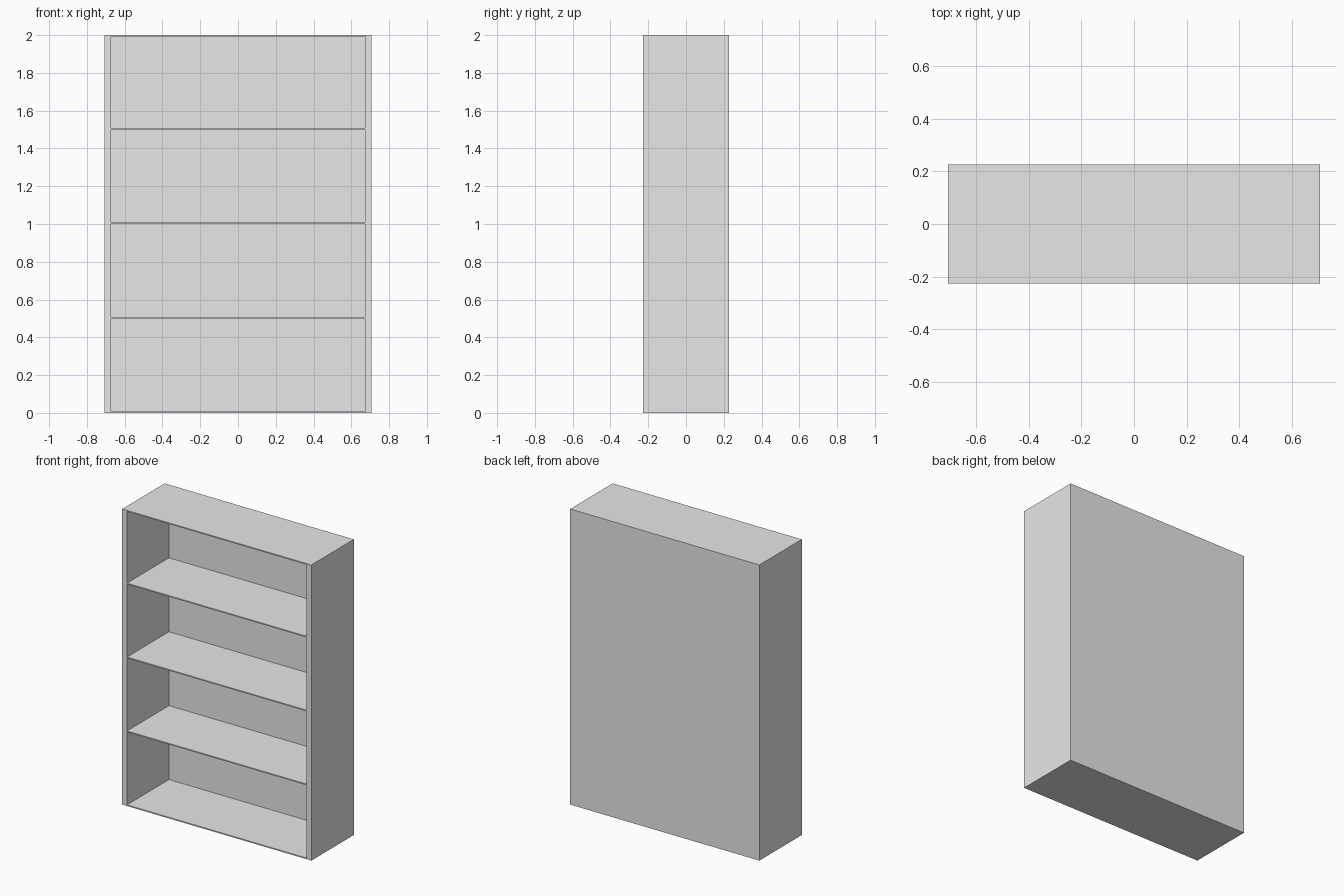
import bpy

# Remove the default cube
cube = bpy.data.objects.get("Cube")
if cube:
    bpy.data.objects.remove(cube, do_unlink=True)

WIDTH, DEPTH, HEIGHT = 1.416, 0.453, 2.0
SIDE = 0.036      # side panel thickness
BOARD = 0.008     # shelf and top thickness
BACK = 0.005      # back panel thickness

grey = bpy.data.materials.new("plain_grey")
grey.use_nodes = True
grey.diffuse_color = (0.8, 0.8, 0.8, 1)
grey.node_tree.nodes["Principled BSDF"].inputs["Base Color"].default_value = (0.8, 0.8, 0.8, 1)


def box(name, low, high):
    """Add a box spanning two opposite corners."""
    centre = [(a + b) / 2 for a, b in zip(low, high)]
    bpy.ops.mesh.primitive_cube_add(size=1, location=centre)
    obj = bpy.context.object
    obj.name = name
    obj.scale = [b - a for a, b in zip(low, high)]
    bpy.ops.object.transform_apply(location=False, rotation=False, scale=True)
    obj.data.materials.append(grey)
    return obj


x, y = WIDTH / 2, DEPTH / 2
inner = x - SIDE

# Side panels
box("right_side", (-x, -y, 0), (-inner, y, HEIGHT))
box("left_side", (inner, -y, 0), (x, y, HEIGHT))

# Back panel
box("back_panel", (-inner, y - BACK, 0), (inner, y, HEIGHT))

# Bottom, shelves and top, fitted between the sides
boards = {"bottom": BOARD, "lower_shelf": 0.508, "middle_shelf": 1.008,
          "upper_shelf": 1.508, "top": HEIGHT}
for name, top in boards.items():
    box(name, (-inner, -y, top - BOARD), (inner, y - BACK, top))
